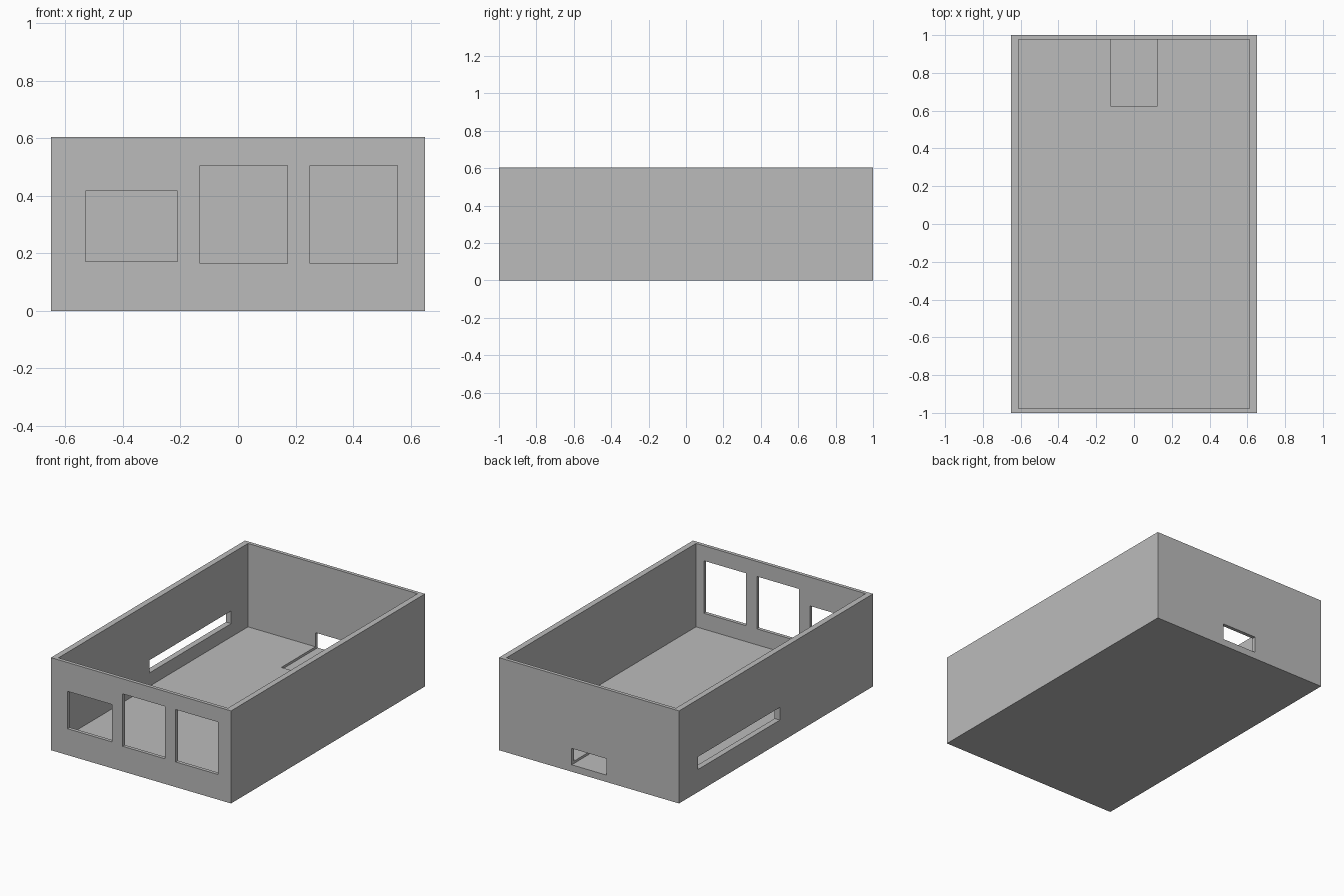
import bpy

default = bpy.data.objects.get("Cube")
if default:
    bpy.data.objects.remove(default, do_unlink=True)

# Outer size, wall and floor levels
W, D, H = 0.65, 1.0, 0.604
IN_X, IN_Y = 0.612, 0.977
FLOOR, POCKET = 0.06, 0.045
OUT = 0.1  # how far cutters reach past the shell

grey = bpy.data.materials.new("plain_grey")
grey.use_nodes = True
colour = (0.5, 0.5, 0.5, 1)
grey.diffuse_color = colour
grey.node_tree.nodes["Principled BSDF"].inputs["Base Color"].default_value = colour


def box(name, x, y, z):
    """Axis-aligned box from three (low, high) spans."""
    bpy.ops.mesh.primitive_cube_add(size=1)
    ob = bpy.context.object
    ob.name = name
    for v in ob.data.vertices:
        v.co = [span[c > 0] for span, c in zip((x, y, z), v.co)]
    ob.data.materials.append(grey)
    return ob


def cut(target, name, x, y, z):
    """Subtract a box from the target."""
    cutter = box(name, x, y, z)
    mod = target.modifiers.new(name, 'BOOLEAN')
    mod.operation = 'DIFFERENCE'
    mod.solver = 'EXACT'
    mod.object = cutter
    bpy.context.view_layer.objects.active = target
    bpy.ops.object.modifier_apply(modifier=name)
    bpy.data.objects.remove(cutter, do_unlink=True)


# Open-topped box
case = box("open_case", (-W, W), (-D, D), (0, H))
cut(case, "cavity", (-IN_X, IN_X), (-IN_Y, IN_Y), (FLOOR, H + OUT))

# Three port openings in the front wall
front = (-D - OUT, -IN_Y + 0.05)
cut(case, "front_port_right", (-0.53, -0.21), front, (0.172, 0.416))
for name, x in (("front_port_middle", (-0.132, 0.172)),
                ("front_port_left", (0.25, 0.555))):
    cut(case, name, x, front, (0.164, 0.506))

# Long slot in the right wall
cut(case, "side_slot", (-W - OUT, -IN_X + 0.05), (-0.04, 0.804), (0.147, 0.23))

# Shallow floor pocket running out through the back wall
cut(case, "card_pocket", (-0.125, 0.125), (0.625, D + OUT), (POCKET, 0.152))
